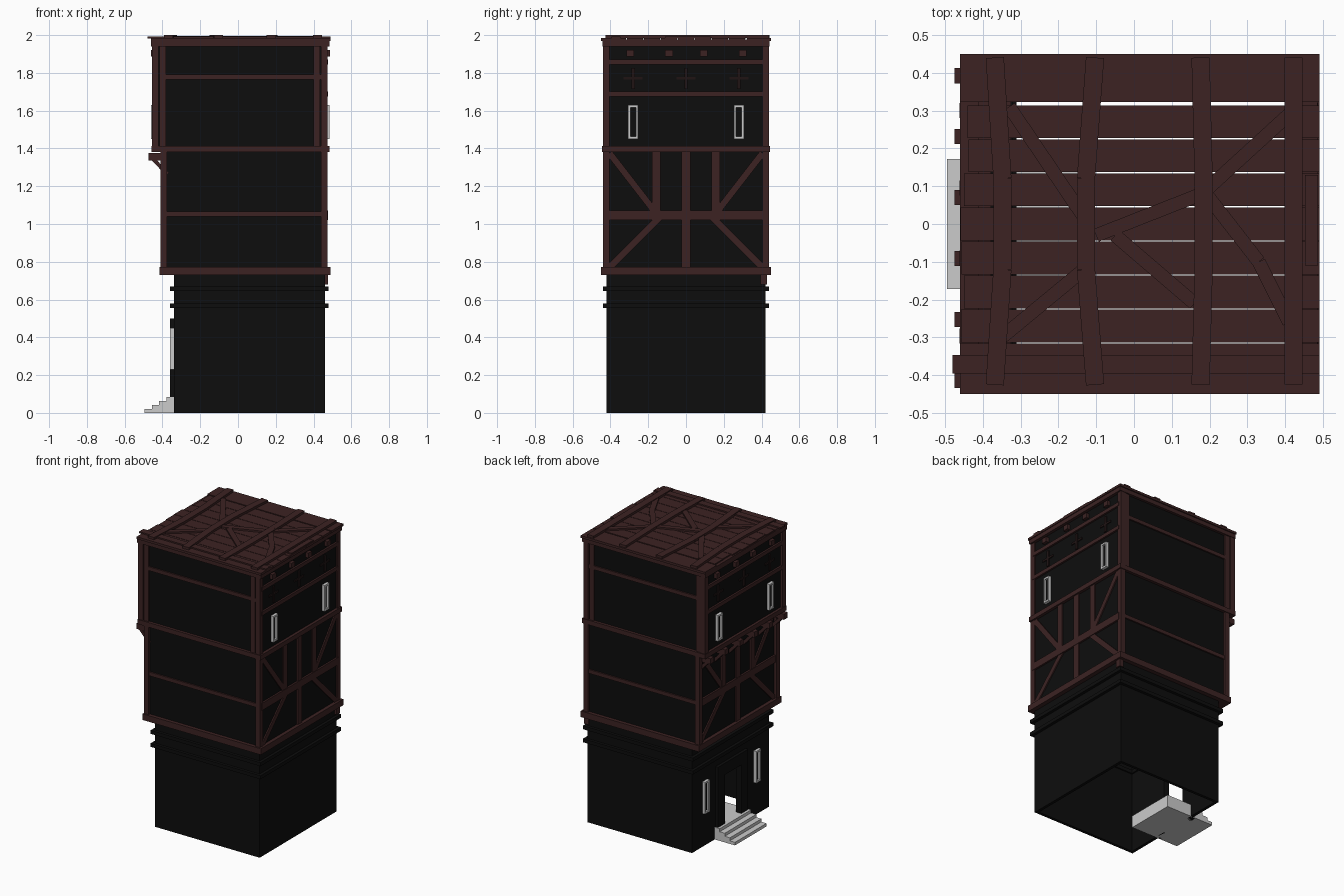
import bpy, bmesh, random
from mathutils import Matrix, Vector

random.seed(4)
cube = bpy.data.objects.get("Cube")
if cube:
    bpy.data.objects.remove(cube)


def material(name, rgb):
    m = bpy.data.materials.new(name)
    m.use_nodes = True
    m.diffuse_color = (*rgb, 1)
    bsdf = m.node_tree.nodes["Principled BSDF"]
    bsdf.inputs["Base Color"].default_value = (*rgb, 1)
    bsdf.inputs["Roughness"].default_value = 0.9
    return m


timber = material("dark timber", (0.045, 0.0165, 0.0165))
slit_wood = material("shadowed timber", (0.014, 0.007, 0.007))
black = material("black wall", (0.004, 0.004, 0.004))
stone = material("pale stone", (0.6, 0.6, 0.6))


def box(bm, x0, x1, y0, y1, z0, z1):
    lo, hi = Vector((x0, y0, z0)), Vector((x1, y1, z1))
    size = hi - lo
    mat = Matrix.Translation((lo + hi) / 2) @ Matrix.Diagonal((*size, 1))
    bmesh.ops.create_cube(bm, size=1, matrix=mat)


def beam(bm, a, b, width, depth, normal):
    """Bar from a to b, lying flat against the given normal."""
    a, b, n = Vector(a), Vector(b), Vector(normal)
    d = (b - a).normalized()
    side = n.cross(d)
    rot = Matrix((d, side, n)).transposed().to_4x4()
    scale = Matrix.Diagonal(((b - a).length, width, depth, 1))
    bmesh.ops.create_cube(bm, size=1, matrix=Matrix.Translation((a + b) / 2) @ rot @ scale)


def ring(bm, x0, x1, y, z0, z1, t):
    """Hollow rectangle, open above and below."""
    for s in (-1, 1):
        box(bm, x0, x1, *sorted((s * y, s * (y - t))), z0, z1)
    box(bm, x0, x0 + t, t - y, y - t, z0, z1)
    box(bm, x1 - t, x1, t - y, y - t, z0, z1)


def finish(name, bm, mat):
    bmesh.ops.recalc_face_normals(bm, faces=bm.faces)
    me = bpy.data.meshes.new(name)
    bm.to_mesh(me)
    bm.free()
    me.materials.append(mat)
    ob = bpy.data.objects.new(name, me)
    bpy.context.collection.objects.link(ob)
    return ob


# Stone base: three plain walls and a doorway wall on the -x side
L, R, W = -0.34, 0.46, 0.42
T = 0.02
bm = bmesh.new()
for s in (-1, 1):
    box(bm, L, R, *sorted((s * W, s * (W - T))), 0, 0.74)
    box(bm, L, L + T, *sorted((s * 0.09, s * (W - T))), 0, 0.74)
box(bm, R - T, R, T - W, W - T, 0, 0.74)
box(bm, L, L + T, -0.09, 0.09, 0.42, 0.74)
finish("base_walls", bm, black)

bm = bmesh.new()
for z in (0.555, 0.645):
    ring(bm, L - T, R + T, W + T, z, z + 0.024, 0.05)
finish("base_string_courses", bm, black)

# Door surround and entrance steps
bm = bmesh.new()
for s in (-1, 1):
    box(bm, L - T, L + T, *sorted((s * 0.09, s * 0.165)), 0, 0.5)
box(bm, L - T, L + T, -0.09, 0.09, 0.42, 0.5)
finish("door_surround", bm, black)

bm = bmesh.new()
for i in range(4):
    box(bm, -0.495 + 0.039 * i, L, -0.172, 0.172, 0.021 * i, 0.021 * (i + 1))
box(bm, L, -0.13, -0.172, 0.172, 0, 0.084)
finish("entrance_steps", bm, stone)

# Upper storey walls
bm = bmesh.new()
ring(bm, -0.39, 0.465, 0.425, 0.74, 1.4, T)
finish("middle_walls", bm, black)
bm = bmesh.new()
ring(bm, -0.44, 0.465, 0.425, 1.4, 1.96, T)
finish("upper_walls", bm, black)

# Horizontal ring beams at each floor
bm = bmesh.new()
ring(bm, -0.415, 0.49, 0.45, 0.73, 0.772, 0.09)
ring(bm, -0.458, 0.485, 0.445, 1.38, 1.412, 0.08)
ring(bm, -0.46, 0.485, 0.443, 1.94, 1.976, 0.05)
box(bm, 0.445, 0.477, 0.395, 0.43, 0.68, 0.73)
finish("floor_beams", bm, timber)

# Corner posts, plus second posts on the plain sides
bm = bmesh.new()
P = 0.035
for y in (-0.44, 0.44 - P):
    box(bm, -0.41, -0.41 + P, y, y + P, 0.74, 1.4)
    box(bm, -0.455, -0.455 + P, y, y + P, 1.4, 1.95)
    box(bm, 0.475 - P, 0.475, y, y + P, 0.74, 1.95)
    for x in (-0.415, 0.4):
        box(bm, x, x + P, y + 0.005, y + P - 0.005, 1.4, 1.95)
finish("corner_posts", bm, timber)

# Rails on the plain front and back
bm = bmesh.new()
for y in (-0.435, 0.41):
    box(bm, -0.39, 0.46, y, y + 0.025, 1.04, 1.066)
    box(bm, -0.4, 0.44, y, y + 0.025, 1.766, 1.792)
finish("side_rails", bm, timber)


def window(side, face, y, z0, z1):
    """Pale frame proud of the wall, dark pane inside."""
    out = face + side * T
    xs = sorted((face - side * 0.005, out))
    bm = bmesh.new()
    w, f = 0.026, 0.012
    for s in (-1, 1):
        box(bm, *xs, *sorted((y + s * w, y + s * (w - f))), z0, z1)
    box(bm, *xs, y - w, y + w, z0, z0 + f)
    box(bm, *xs, y - w, y + w, z1 - f, z1)
    finish("window_frame", bm, stone)
    bm = bmesh.new()
    box(bm, *sorted((face, face + side * 0.006)), y - w + f, y + w - f, z0 + f, z1 - f)
    finish("window_pane", bm, black)


# Timbered faces on both x sides
for side, label, low, high in ((1, "left", 0.465, 0.465), (-1, "right", -0.39, -0.44)):
    n = (side, 0, 0)
    bm = bmesh.new()
    for z, h in ((1.857, 0.026), (1.688, 0.026)):
        beam(bm, (high, -0.42, z), (high, 0.42, z), h, 0.025, n)
    beam(bm, (low, -0.42, 1.046), (low, 0.42, 1.046), 0.05, 0.025, n)
    beam(bm, (low, 0, 0.76), (low, 0, 1.39), 0.046, 0.02, n)
    for s in (-1, 1):
        beam(bm, (low, s * 0.158, 1.05), (low, s * 0.158, 1.39), 0.044, 0.02, n)
        beam(bm, (low, s * 0.405, 1.375), (low, s * 0.165, 1.065), P, 0.016, n)
        beam(bm, (low, s * 0.405, 0.77), (low, s * 0.14, 1.035), P, 0.016, n)
    finish(label + "_framing", bm, timber)

    bm = bmesh.new()
    for y in (-0.296, -0.09, 0.095, 0.3):
        box(bm, *sorted((high, high + side * 0.021)), y - 0.02, y + 0.02, 1.888, 1.922)
    finish(label + "_roof_joist_ends", bm, timber)

    bm = bmesh.new()
    for y in (-0.28, 0, 0.28):
        beam(bm, (high, y, 1.715), (high, y, 1.825), 0.018, 0.016, n)
        beam(bm, (high, y - 0.05, 1.772), (high, y + 0.05, 1.772), 0.014, 0.012, n)
    finish(label + "_cross_slits", bm, slit_wood)
    for s in (-1, 1):
        window(side, high, s * 0.28, 1.45, 1.63)

for s in (-1, 1):
    window(-1, L, s * 0.28, 0.23, 0.45)

# Jetty joists with angled brackets under the overhang
bm = bmesh.new()
for i in range(6):
    y = 0.392 - 0.161 * i
    box(bm, -0.474, -0.38, y - T, y + T, 1.337, 1.375)
    beam(bm, (-0.45, y, 1.345), (-0.375, y, 1.265), P, 0.02, Vector((-0.08, 0, -0.075)).normalized())
finish("jetty_brackets", bm, timber)

# Roof planks with narrow uneven gaps
bm = bmesh.new()
edges = [-0.45] + [0.09 * i - 0.315 for i in range(8)] + [0.45]
for i in range(9):
    gap = 0.007 if i == 8 else 0.002
    y0 = edges[i] + (gap if i else 0)
    y1 = edges[i + 1] - (0.0015 if i < 8 else 0)
    x0 = -0.46 + random.uniform(0, 0.025) * (0 < i < 8)
    box(bm, x0, 0.49, y0, y1, 1.968, 1.984)
box(bm, -0.48, 0.49, -0.395, -0.347, 1.982, 1.993)
box(bm, 0.452, 0.486, -0.11, 0.13, 1.982, 1.992)
finish("roof_planks", bm, timber)

# Roof battens and crooked diagonal boards
bm = bmesh.new()
up = (0, 0, 1)
for x, bend in ((-0.358, 0.01), (-0.115, -0.012), (0.18, 0.004), (0.422, 0)):
    pts = [(x - bend, 0.44), (x + bend, 0.12), (x + bend, -0.12), (x - bend, -0.425)]
    for a, b in zip(pts, pts[1:]):
        beam(bm, (*a, 1.992), (*b, 1.992), 0.048, 0.016, up)
diagonals = [
    ((-0.33, 0.31), (-0.12, 0)), ((-0.35, -0.3), (-0.12, -0.11)),
    ((-0.1, -0.03), (0.18, 0.08)), ((0.18, 0.08), (0.41, 0.29)),
    ((-0.05, -0.03), (0.16, -0.21)), ((0.19, 0.08), (0.33, -0.1)),
    ((0.33, -0.1), (0.41, -0.26)),
]
for a, b in diagonals:
    beam(bm, (*a, 1.988), (*b, 1.988), 0.036, 0.014, up)
finish("roof_battens", bm, timber)
